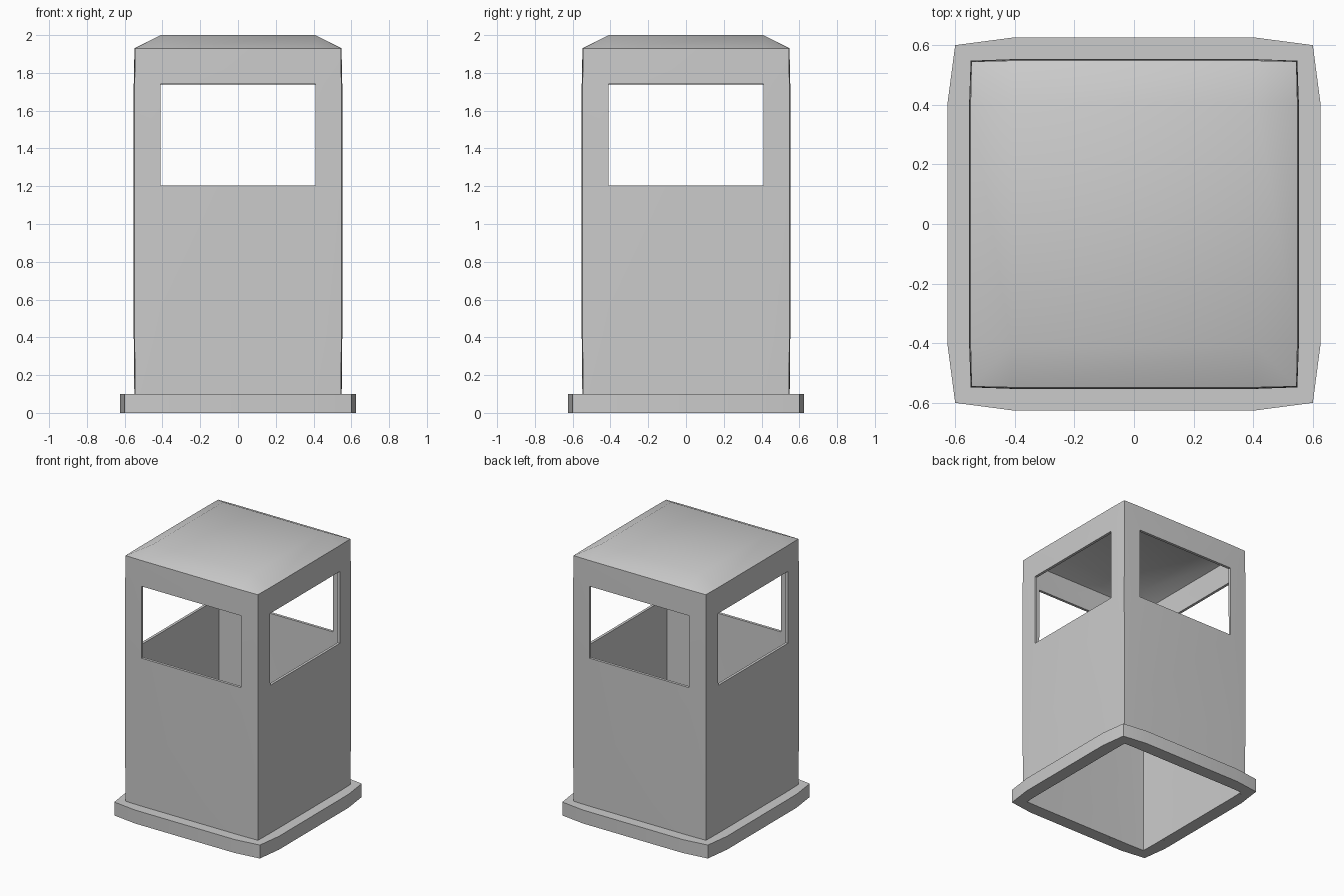
import bpy, bmesh, math

if "Cube" in bpy.data.objects:
    bpy.data.objects.remove(bpy.data.objects["Cube"])

K = 0.41  # half width of the window and of the flat roof centre


def outline(corner, mid):
    """Square outline of 12 points, slightly bowed on each side, counter-clockwise."""
    pts = []
    for i in range(4):
        c, s = round(math.cos(i * math.pi / 2)), round(math.sin(i * math.pi / 2))
        for x, y in ((-corner, -corner), (-K, -mid), (K, -mid)):
            pts.append((x * c - y * s, x * s + y * c))
    return pts


def add_loop(bm, corner, mid, z):
    return [bm.verts.new((x, y, z)) for x, y in outline(corner, mid)]


def bridge(bm, a, b, skip=()):
    n = len(a)
    for i in range(n):
        if i % 3 not in skip:
            j = (i + 1) % n
            bm.faces.new((a[i], a[j], b[j], b[i]))


def finish(name, bm, thickness=0.0):
    bmesh.ops.recalc_face_normals(bm, faces=bm.faces)
    mesh = bpy.data.meshes.new(name)
    bm.to_mesh(mesh)
    bm.free()
    ob = bpy.data.objects.new(name, mesh)
    bpy.context.collection.objects.link(ob)
    bpy.ops.object.select_all(action='DESELECT')
    bpy.context.view_layer.objects.active = ob
    ob.select_set(True)
    if thickness:
        mod = ob.modifiers.new("thickness", 'SOLIDIFY')
        mod.thickness = thickness
        mod.offset = -1
        mod.use_even_offset = True
        bpy.ops.object.modifier_apply(modifier=mod.name)
    bpy.ops.object.shade_smooth_by_angle(angle=math.radians(35))
    return ob


# Booth shell: four walls with window openings and a domed roof
bm = bmesh.new()
rows = [(0.545, 0.548, 0.0), (0.547, 0.552, 0.4), (0.548, 0.553, 1.205),
        (0.547, 0.552, 1.74), (0.545, 0.548, 1.93)]
loops = [add_loop(bm, *r) for r in rows]
for i in range(4):
    bridge(bm, loops[i], loops[i + 1], skip=(1,) if i == 2 else ())
top = loops[-1]
centre = [bm.verts.new((x, y, 2.0)) for x, y in ((-K, -K), (K, -K), (K, K), (-K, K))]
bm.faces.new(centre)
for i in range(4):
    j = (i + 1) % 4
    bm.faces.new((top[3 * i + 1], top[3 * i + 2], centre[j], centre[i]))
    bm.faces.new((top[3 * i], top[3 * i + 1], centre[i], top[3 * i - 1]))
finish("booth_shell", bm, 0.02)

# Base plinth: low bowed ring around the foot of the walls
bm = bmesh.new()
ring = [add_loop(bm, *r) for r in ((0.6, 0.625, 0.0), (0.6, 0.625, 0.1),
                                   (0.54, 0.545, 0.1), (0.54, 0.545, 0.0))]
for i in range(4):
    bridge(bm, ring[i], ring[(i + 1) % 4])
finish("base_plinth", bm)
